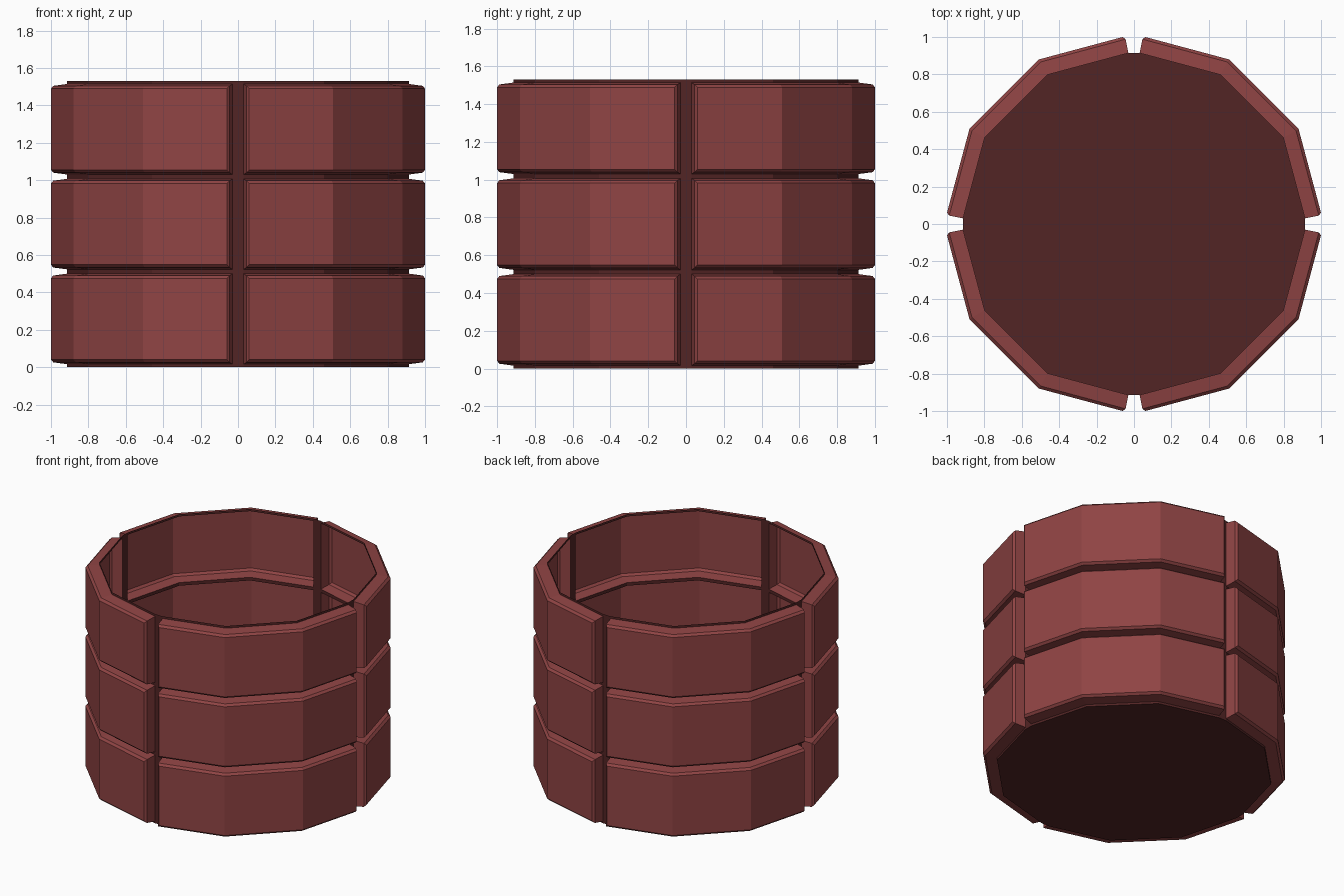
import bpy, bmesh, math

if "Cube" in bpy.data.objects:
    bpy.data.objects.remove(bpy.data.objects["Cube"])

def material(name, rgb):
    m = bpy.data.materials.new(name)
    m.diffuse_color = (*rgb, 1)
    m.use_nodes = True
    m.node_tree.nodes["Principled BSDF"].inputs["Base Color"].default_value = m.diffuse_color
    return m

RED = material("brick red", (0.275, 0.057, 0.057))
DARK = material("dark red", (0.085, 0.018, 0.018))

# Pad layers from groove floor to outer face: radius, half gap, half height
LAYERS = [(0.922, 0.030, 0.242), (1.000, 0.045, 0.232), (1.016, 0.060, 0.217)]
CENTRES = [0.258, 0.765, 1.272]
HEIGHT = 1.53

def quarter_path(r, g, q):
    """Four points of a twelve-sided outline in quarter q, stopping g short of each axis."""
    e = r - g * math.tan(math.radians(15))
    c, s = r * math.cos(math.pi / 6), r * math.sin(math.pi / 6)
    pts = [(e, g), (c, s), (s, c), (g, e)]
    for _ in range(q):
        pts = [(-y, x) for x, y in pts]
    return pts

def finish(bm, name, mat):
    me = bpy.data.meshes.new(name)
    bm.to_mesh(me)
    bm.free()
    me.materials.append(mat)
    bpy.context.collection.objects.link(bpy.data.objects.new(name, me))

# Raised curved pads: nested outlines bridged into a sloped, chamfered panel
def pad(name, q, zc):
    bm = bmesh.new()
    loops = []
    for r, g, h in LAYERS:
        p = quarter_path(r, g, q)
        ring = [(x, y, zc - h) for x, y in p] + [(x, y, zc + h) for x, y in reversed(p)]
        loops.append([bm.verts.new(v) for v in ring])
    for a, b in zip(loops, loops[1:]):
        for i in range(8):
            j = (i + 1) % 8
            bm.faces.new((a[i], a[j], b[j], b[i]))
    t = loops[-1]
    for i in range(3):
        bm.faces.new((t[i], t[i + 1], t[6 - i], t[7 - i]))
    finish(bm, name, RED)

for row, zc in enumerate(CENTRES):
    for q in range(4):
        pad(f"pad_row{row + 1}_{q + 1}", q, zc)

# Groove floor frame with openings behind the pads, plus the closed bottom
bm = bmesh.new()
levels = [0.0]
for zc in CENTRES:
    levels += [zc - LAYERS[0][2], zc + LAYERS[0][2]]
levels.append(HEIGHT)
outline = [p for q in range(4) for p in quarter_path(LAYERS[0][0], LAYERS[0][1], q)]
rings = [[bm.verts.new((x, y, z)) for x, y in outline] for z in levels]
n = len(outline)
for k in range(len(levels) - 1):
    for i in range(n):
        if k % 2 == 0 or i % 4 == 3:
            j = (i + 1) % n
            bm.faces.new((rings[k][i], rings[k][j], rings[k + 1][j], rings[k + 1][i]))
bm.faces.new(list(reversed(rings[0])))
finish(bm, "groove_frame", DARK)
